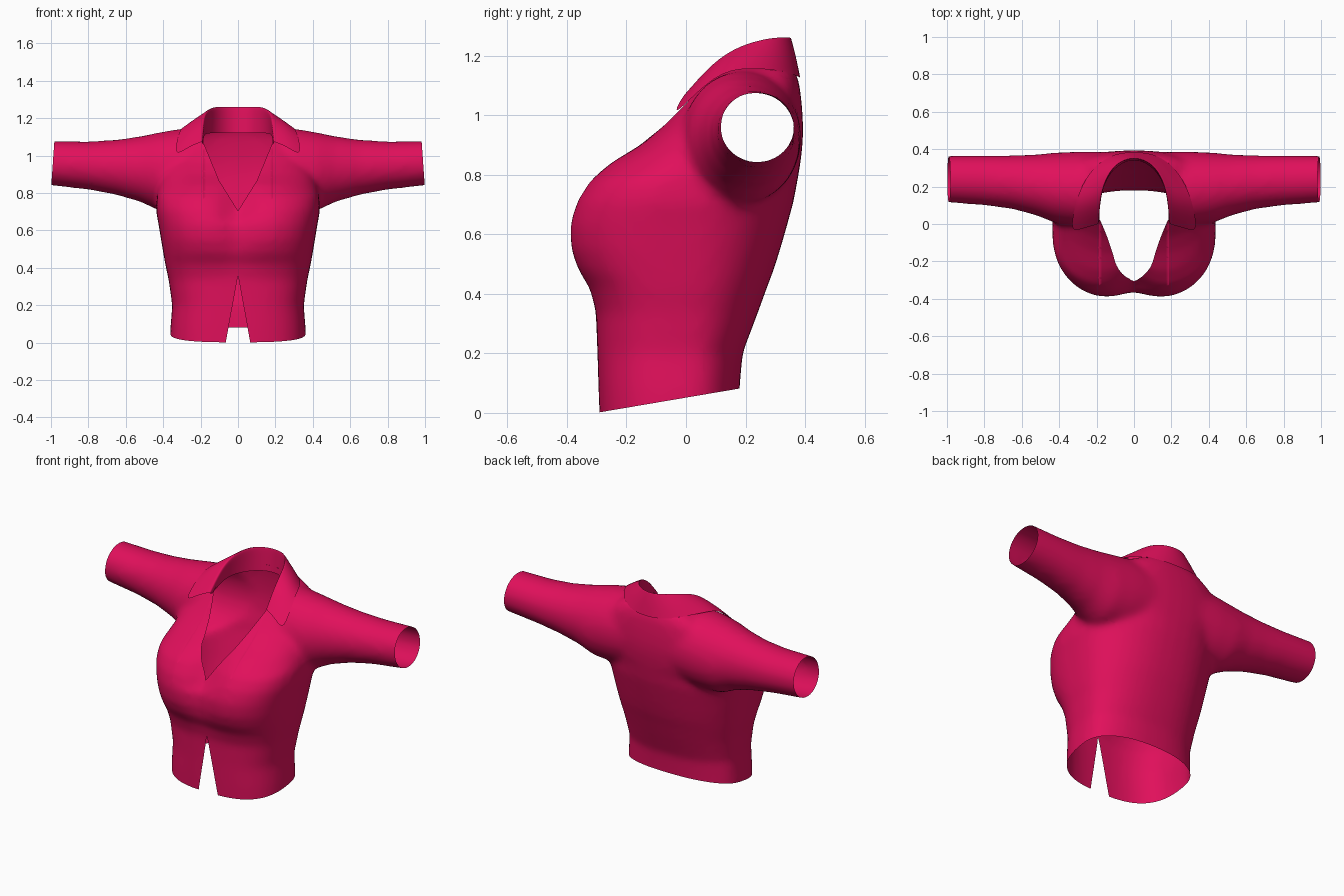
import bpy, bmesh, math
from mathutils import Vector

cube = bpy.data.objects.get("Cube")
if cube:
    bpy.data.objects.remove(cube, do_unlink=True)

cloth = bpy.data.materials.new("crimson_cloth")
cloth.use_nodes = True
colour = (0.75, 0.005, 0.105, 1)
cloth.diffuse_color = colour
cloth.node_tree.nodes["Principled BSDF"].inputs["Base Color"].default_value = colour
SEG = 40


def spow(v, e):
    return math.copysign(abs(v) ** e, v)


def loft(bm, rings):
    """Skin closed rings of points and cap both ends."""
    loops = [[bm.verts.new(p) for p in ring] for ring in rings]
    n = len(loops[0])
    for a, b in zip(loops, loops[1:]):
        for i in range(n):
            j = (i + 1) % n
            bm.faces.new((a[i], a[j], b[j], b[i]))
    bm.faces.new(loops[0][::-1])
    bm.faces.new(loops[-1])


def new_object(name, bm):
    bmesh.ops.recalc_face_normals(bm, faces=bm.faces)
    mesh = bpy.data.meshes.new(name)
    bm.to_mesh(mesh)
    bm.free()
    mesh.materials.append(cloth)
    ob = bpy.data.objects.new(name, mesh)
    bpy.context.collection.objects.link(ob)
    return ob


def activate(ob):
    bpy.ops.object.select_all(action='DESELECT')
    ob.select_set(True)
    bpy.context.view_layer.objects.active = ob


def torso_ring(z, half, front, back, valley):
    side = front * 0.35 + back * 0.65 if z > 0.8 else 0.0
    pts = []
    for i in range(SEG):
        t = 2 * math.pi * i / SEG
        c, s = math.cos(t), math.sin(t)
        e = 2 / 2.8 if s < 0 else 2 / 2.3
        x = half * spow(c, e)
        y = side + spow(s, e) * (side - front if s < 0 else back - side)
        if s < 0:
            y += valley * math.exp(-(x / 0.1) ** 2)
        pts.append((x, y, z))
    return pts


def sleeve_ring(side, x, front, back, low, high):
    y, z = (front + back) / 2, (low + high) / 2
    ry, rz = (back - front) / 2, (high - low) / 2
    angles = [2 * math.pi * i / SEG for i in range(SEG)]
    return [(side * x, y + ry * math.cos(t), z + rz * math.sin(t)) for t in angles]


# Torso: height, half width, front, back, depth of the valley at the centre
TORSO = [(-0.06, .365, -.29, .175, 0), (.08, .362, -.295, .18, 0),
         (.2, .352, -.298, .19, 0), (.34, .372, -.303, .243, 0),
         (.42, .39, -.33, .272, .01), (.48, .4, -.372, .295, .02),
         (.55, .412, -.4, .317, .035), (.63, .425, -.405, .34, .045),
         (.71, .44, -.383, .362, .08), (.78, .435, -.338, .375, .08),
         (.84, .43, -.27, .385, .06), (.9, .42, -.165, .392, .03),
         (.96, .4, -.085, .394, 0), (1.03, .36, -.02, .39, 0),
         (1.1, .3, .03, .382, 0), (1.16, .2, .1, .365, 0)]
# Sleeves: distance out, front, back, bottom, top
SLEEVE = [(.1, .02, .385, .72, 1.16), (.3, -.015, .387, .7, 1.145),
          (.42, .005, .382, .705, 1.125), (.52, .045, .372, .752, 1.104),
          (.65, .08, .367, .79, 1.085), (.8, .1, .366, .818, 1.076),
          (1.04, .118, .364, .845, 1.08)]

bm = bmesh.new()
loft(bm, [torso_ring(*r) for r in TORSO])
for side in (-1, 1):
    loft(bm, [sleeve_ring(side, *r) for r in SLEEVE])
body = new_object("shirt_body", bm)

# Blend torso and sleeves into one skin
activate(body)
remesh = body.modifiers.new("blend", 'REMESH')
remesh.mode = 'VOXEL'
remesh.voxel_size = 0.018
smooth = body.modifiers.new("soften", 'SMOOTH')
smooth.factor = 0.5
smooth.iterations = 12
for name in ("blend", "soften"):
    bpy.ops.object.modifier_apply(modifier=name)

bm = bmesh.new()
bm.from_mesh(body.data)


def slice_skin(point, normal, clear=False):
    bmesh.ops.bisect_plane(bm, geom=bm.verts[:] + bm.edges[:] + bm.faces[:],
                           plane_co=point, plane_no=normal, clear_outer=clear)


def between(value, path):
    """Half width of an opening along a path of (half width, position)."""
    for (w0, p0), (w1, p1) in zip(path, path[1:]):
        if p0 <= value <= p1:
            return w0 + (w1 - w0) * (value - p0) / (p1 - p0)
    return -1


# Open cuffs and hem
for side in (-1, 1):
    slice_skin((side * 0.99, 0, 0.96), (side, 0, 0.07), True)
slice_skin((0, -0.29, 0.002), (0, 0.17, -1), True)

# Neckline, neck hole and front slit, cut along straight lines
VEE = [(0, .705), (.1, .865), (.185, 1.07), (.185, 1.3)]
SLIT = [(.075, -.05), (0, .36)]
HOLE = [(.185, -.1), (.185, .14), (.14, .26), (.075, .325), (0, .345)]
for path, in_plan in ((VEE, False), (SLIT, False), (HOLE, True)):
    for (w0, p0), (w1, p1) in zip(path, path[1:]):
        for side in (-1, 1):
            if in_plan:
                slice_skin((side * w0, p0, 0), (side * (p1 - p0), w0 - w1, 0))
            else:
                slice_skin((side * w0, 0, p0), (side * (p1 - p0), 0, w0 - w1))


def opened(face):
    c = face.calc_center_median()
    x = abs(c.x)
    return ((c.y < 0.16 and x < between(c.z, VEE))
            or (c.y < 0 and x < between(c.z, SLIT))
            or (c.z > 1.06 and x < between(c.y, HOLE)))


bmesh.ops.delete(bm, geom=[f for f in bm.faces if opened(f)], context='FACES')
bm.to_mesh(body.data)
bm.free()

# Collar: stand, fold and falling flap, from the nape to the front tip
STAND = [(0, .345, 1.12), (.07, .328, 1.12), (.135, .265, 1.12),
         (.175, .17, 1.12), (.183, .09, 1.1), (.188, .01, 1.06)]
FOLD = [(0, .357, 1.268), (.075, .335, 1.27), (.13, .28, 1.268),
        (.17, .18, 1.24), (.182, .09, 1.18), (.192, .0, 1.075)]
FLAP = [(0, .386, 1.125), (.1, .378, 1.13), (.2, .325, 1.15),
        (.28, .21, 1.16), (.315, .1, 1.145), (.345, -.045, .99)]
bm = bmesh.new()
columns = []
for s, f, o in zip(STAND, FOLD, FLAP):
    s, f, o = Vector(s), Vector(f), Vector(o)
    lift = Vector((0, 0, 0.012))
    row = [s, s.lerp(f, 0.6), f, f.lerp(o, 0.12) + lift * 0.3, f.lerp(o, 0.55) + lift, o]
    columns.append([bm.verts.new(p) for p in row])
for a, b in zip(columns, columns[1:]):
    for k in range(len(a) - 1):
        bm.faces.new((a[k], a[k + 1], b[k + 1], b[k]))
collar = new_object("collar", bm)
mirror = collar.modifiers.new("mirror", 'MIRROR')
mirror.use_clip = True
subsurf = collar.modifiers.new("smooth_surface", 'SUBSURF')
subsurf.levels = subsurf.render_levels = 2
activate(collar)
for name in ("mirror", "smooth_surface"):
    bpy.ops.object.modifier_apply(modifier=name)

# Consistent outward shading: the flap faces up, away from the neck
bm = bmesh.new()
bm.from_mesh(collar.data)
bmesh.ops.recalc_face_normals(bm, faces=bm.faces)
if sum(f.normal.z * f.calc_area() for f in bm.faces) < 0:
    bmesh.ops.reverse_faces(bm, faces=bm.faces)
bm.to_mesh(collar.data)
bm.free()

for ob in (body, collar):
    activate(ob)
    bpy.ops.object.shade_smooth_by_angle(angle=math.radians(50))
